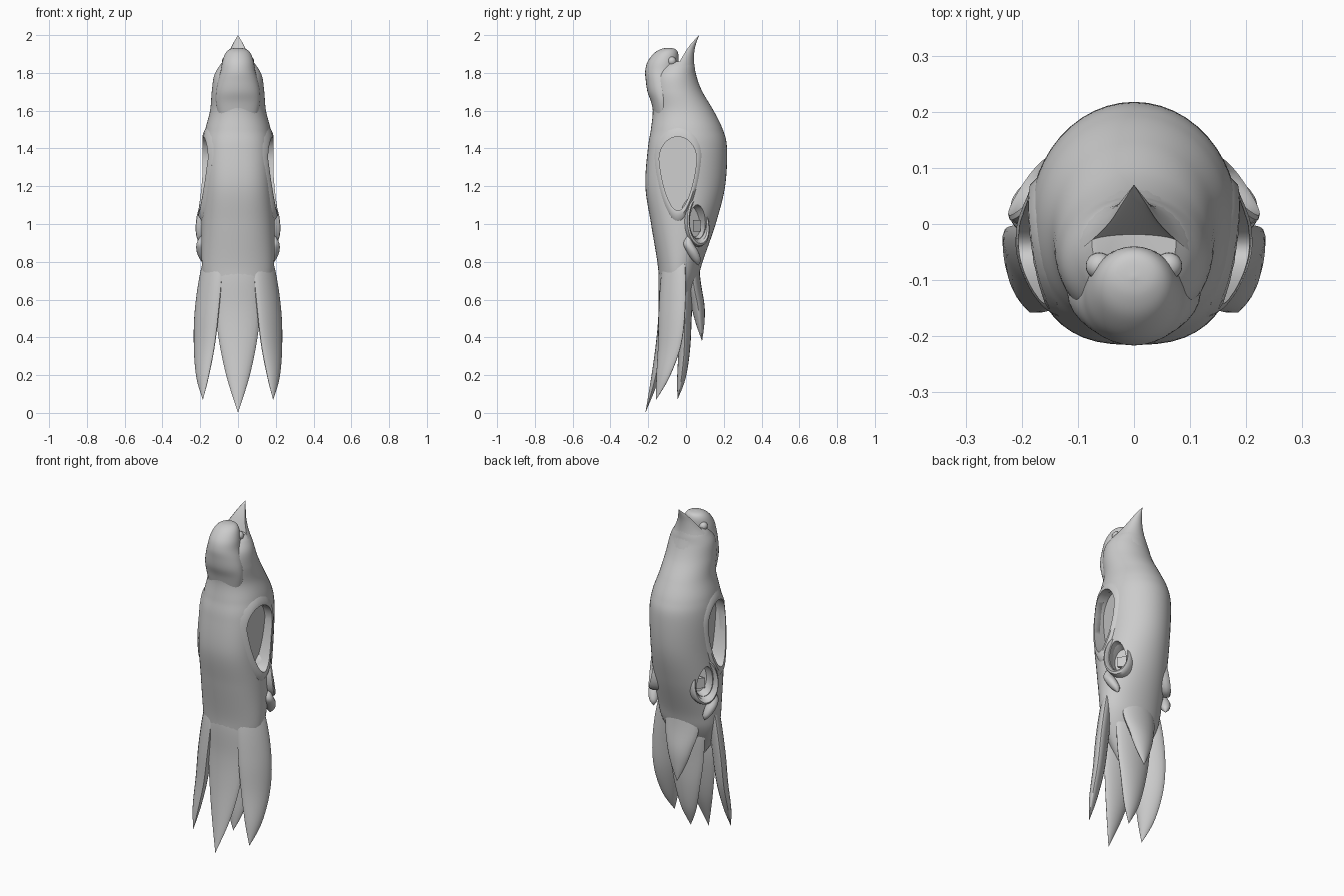
import bpy, bmesh, math
from mathutils import Vector

cube = bpy.data.objects.get("Cube")
if cube:
    bpy.data.objects.remove(cube)

grey = bpy.data.materials.new("plain grey")
grey.use_nodes = True
COL = (0.6, 0.6, 0.6, 1)
grey.diffuse_color = COL
grey.node_tree.nodes["Principled BSDF"].inputs["Base Color"].default_value = COL


def smooth_rows(rows, steps):
    """Catmull-Rom interpolation of each column of a profile."""
    out = []
    for i in range(len(rows) - 1):
        a, b, c, d = (rows[max(0, min(len(rows) - 1, i + k))] for k in (-1, 0, 1, 2))
        for s in range(steps):
            t = s / steps
            out.append([q + 0.5 * t * (r - p + t * (2*p - 5*q + 4*r - e + t * (3*(q - r) + e - p)))
                        for p, q, r, e in zip(a, b, c, d)])
    return out + [list(rows[-1])]


def loft(name, rings, closed=False, angle=40):
    bm = bmesh.new()
    loops = [[bm.verts.new(p) for p in ring] for ring in rings]
    n = len(loops[0])
    pairs = list(zip(loops, loops[1:])) + ([(loops[-1], loops[0])] if closed else [])
    for lo, hi in pairs:
        for i in range(n):
            j = (i + 1) % n
            bm.faces.new((lo[i], lo[j], hi[j], hi[i]))
    if not closed:
        bm.faces.new(loops[0])
        bm.faces.new(loops[-1])
    bmesh.ops.remove_doubles(bm, verts=bm.verts, dist=0.0002)
    bmesh.ops.recalc_face_normals(bm, faces=bm.faces)
    mesh = bpy.data.meshes.new(name)
    bm.to_mesh(mesh)
    bm.free()
    obj = bpy.data.objects.new(name, mesh)
    bpy.context.collection.objects.link(obj)
    mesh.materials.append(grey)
    shade(obj, angle)
    return obj


def shade(obj, angle):
    bpy.ops.object.select_all(action='DESELECT')
    obj.select_set(True)
    bpy.context.view_layer.objects.active = obj
    bpy.ops.object.shade_smooth_by_angle(angle=math.radians(angle))


def circle(n):
    return [(math.cos(2 * math.pi * i / n), math.sin(2 * math.pi * i / n)) for i in range(n)]


def power(v, e):
    return math.copysign(abs(v) ** e, v)


def cut(target, cutter):
    mod = target.modifiers.new("cut", 'BOOLEAN')
    mod.operation = 'DIFFERENCE'
    mod.solver = 'EXACT'
    mod.object = cutter
    bpy.context.view_layer.objects.active = target
    bpy.ops.object.modifier_apply(modifier=mod.name)
    bpy.data.objects.remove(cutter)


# Body: height, front y, back y, half width, roundness of the front half
BODY = smooth_rows([
    (0.46, -0.12, -0.05, 0.03, 1), (0.6, -0.136, 0.015, 0.135, 1), (0.7, -0.143, 0.06, 0.178, 1),
    (0.8, -0.152, 0.088, 0.192, 0.95), (1.0, -0.185, 0.157, 0.194, 0.85),
    (1.2, -0.215, 0.207, 0.187, 0.77), (1.4, -0.202, 0.217, 0.185, 0.8),
    (1.5, -0.186, 0.195, 0.173, 0.88), (1.6, -0.176, 0.146, 0.148, 0.97),
    (1.7, -0.188, 0.087, 0.139, 1), (1.78, -0.178, 0.055, 0.128, 1),
    (1.83, -0.145, 0.046, 0.103, 1), (1.86, -0.11, 0.042, 0.075, 1)], 10)
body = loft("body", [[(w * power(c, 1 if s > 0 else e),
                       (f + b) / 2 + (b - f) / 2 * power(s, 1 if s > 0 else e), z)
                      for c, s in circle(48)] for z, f, b, w, e in BODY])


def skin_x(y, z):
    """Half width of the body surface at a given depth and height."""
    _, f, b, w, e = min(BODY, key=lambda r: abs(r[0] - z))
    k = max(-0.97, min(0.97, (2 * y - f - b) / (b - f)))
    return w * (math.sqrt(1 - k * k) if k > 0 else (1 - (-k) ** (2 / e)) ** (e / 2))


# Crown of the head, sweeping up out of the neck
CROWN = smooth_rows([
    (1.56, -0.165, -0.07, 0.1), (1.64, -0.183, -0.06, 0.117), (1.7, -0.204, -0.05, 0.117),
    (1.76, -0.213, -0.047, 0.106), (1.81, -0.216, -0.045, 0.092),
    (1.86, -0.203, -0.04, 0.083), (1.905, -0.168, -0.042, 0.066),
    (1.927, -0.13, -0.058, 0.04), (1.933, -0.095, -0.095, 0.0)], 5)
loft("crown", [[(w * c, (f + b) / 2 + (b - f) / 2 * s, z) for c, s in circle(32)]
               for z, f, b, w in CROWN])

# Lower bill: rounded behind, hollowed in front
BILL = smooth_rows([
    (1.76, -0.07, 0.062, 0.125), (1.82, -0.055, 0.047, 0.108), (1.87, -0.028, 0.042, 0.074),
    (1.92, 0.002, 0.045, 0.044), (1.96, 0.032, 0.055, 0.024), (2.0, 0.07, 0.07, 0.0)], 4)
loft("lower_bill", [[(w * c, e + (b - e) * (s if s > 0 else -0.2 * s), z)
                     for c, s in circle(32)] for z, e, b, w in BILL], angle=35)


def teardrop(scale):
    """Wing opening outline: broad and round above, narrowing below."""
    return [(-0.043 + scale * 0.121 * c * (1 - 0.22 * max(0, -s)),
             1.28 + scale * (0.075 + s * (0.147 if s > 0 else 0.33)))
            for c, s in circle(48)]


def wing_opening(side, label):
    cutter = loft("wing_cutter", [[(side * (x0 + k * y), y, z) for y, z in teardrop(0.84)]
                                  for x0, k in ((0.125, 0.2), (0.4, 0))])
    cut(body, cutter)
    # Raised rim following the skin
    rings = []
    for (yi, zi), (yo, zo) in zip(teardrop(0.82), teardrop(1.04)):
        flare = 0.008 + 0.06 * max(0, 1.25 - zi)
        xi, xo = skin_x(yi, zi), skin_x(yo, zo)
        ym, zm = (yi + yo) / 2, (zi + zo) / 2
        rings.append([(side * x, y, z) for x, y, z in (
            (xi - 0.035, yi, zi), (xi + flare * 0.8, yi, zi),
            (skin_x(ym, zm) + flare, ym, zm), (xo - 0.001, yo, zo), (xo - 0.03, ym, zm))])
    loft(label + "_wing_rim", rings, closed=True, angle=50)


def oval(side, x, ry, rz):
    """Egg ring turned toward the back and leaning outward at the bottom."""
    return [(side * (x - 0.1 * rz * s - 0.8 * ry * c),
             0.062 + ry * c * (1 - 0.15 * s) - 0.1 * rz * s + 0.4 * (x - 0.17), 1.012 + rz * s)
            for c, s in circle(28)]


def leg_socket(side, label):
    cut(body, loft("socket_cutter", [oval(side, 0.1, 0.038, 0.09), oval(side, 0.3, 0.038, 0.09)]))
    loft(label + "_leg_socket", [oval(side, *r) for r in (
        (0.09, 0.058, 0.13), (0.155, 0.06, 0.133), (0.175, 0.057, 0.127), (0.182, 0.051, 0.115),
        (0.175, 0.045, 0.101), (0.135, 0.039, 0.085), (0.105, 0.037, 0.08))])
    # Square peg seat inside the socket
    seat = [(-1, -1), (1, -1), (1, 1), (-1, 1)]
    loft(label + "_peg_seat", [[(side * (x - 0.016 * a), 0.057 + 0.02 * a, 0.99 + 0.03 * b)
                                for a, b in seat] for x in (0.095, 0.135)])
    # Thigh lobe below
    lobe = smooth_rows([(0.186, 0.02, 0.95, 0.004), (0.192, 0.012, 0.9, 0.026),
                        (0.188, 0.034, 0.855, 0.031), (0.176, 0.055, 0.81, 0.023),
                        (0.168, 0.065, 0.78, 0.0)], 4)
    loft(label + "_thigh", [[(side * (x + r * c), y + r * s, z) for c, s in circle(16)]
                            for x, y, z, r in lobe])


def feather(name, rows, side=1):
    """Rows: centre x, y, z, half width, half thickness, facing angle in degrees."""
    rings = []
    for x, y, z, w, t, deg in smooth_rows(rows, 6):
        u = Vector((math.cos(math.radians(deg)), math.sin(math.radians(deg)), 0))
        v = Vector((-u.y, u.x, 0))
        pts = [Vector((x, y, z)) + u * (w * c) + v * (t * power(s, 1.3)) for c, s in circle(20)]
        rings.append([(side * p.x, p.y, p.z) for p in pts])
    loft(name, rings, angle=50)


# Tail feathers along the middle, front to back
feather("centre_tail_feather", [
    (0, -0.1, 0.95, 0.06, 0.02, 0), (0, -0.112, 0.75, 0.115, 0.033, 0),
    (0, -0.111, 0.55, 0.118, 0.034, 0), (0, -0.128, 0.38, 0.1, 0.03, 0),
    (0, -0.162, 0.19, 0.06, 0.022, 0), (0, -0.215, 0, 0, 0, 0)])
feather("rear_tail_feather", [
    (0, 0, 0.9, 0.06, 0.02, 0), (0, 0, 0.7, 0.12, 0.036, 0),
    (0, -0.006, 0.5, 0.112, 0.036, 0), (0, -0.01, 0.33, 0.085, 0.031, 0),
    (0, -0.025, 0.18, 0.05, 0.022, 0), (0, -0.045, 0.07, 0, 0, 0)])
feather("undertail_covert", [
    (0, 0.03, 0.95, 0.06, 0.03, 0), (0, 0.035, 0.72, 0.11, 0.04, 0),
    (0, 0.062, 0.57, 0.08, 0.036, 0), (0, 0.075, 0.47, 0.045, 0.022, 0),
    (0, 0.085, 0.38, 0, 0, 0)])

for side, label in ((1, "left"), (-1, "right")):
    wing_opening(side, label)
    leg_socket(side, label)
    feather(label + "_outer_tail_feather", [
        (0.11, -0.05, 0.97, 0.03, 0.015, 48), (0.138, -0.065, 0.77, 0.08, 0.032, 48),
        (0.164, -0.074, 0.55, 0.092, 0.036, 48), (0.178, -0.087, 0.36, 0.08, 0.032, 48),
        (0.188, -0.122, 0.19, 0.046, 0.021, 47), (0.186, -0.158, 0.07, 0, 0, 45)], side)
    # Eye
    bpy.ops.mesh.primitive_uv_sphere_add(segments=20, ring_count=12, radius=0.024,
                                         location=(side * 0.062, -0.075, 1.862))
    eye = bpy.context.object
    eye.name = label + "_eye"
    eye.data.materials.append(grey)
    shade(eye, 60)

shade(body, 40)
